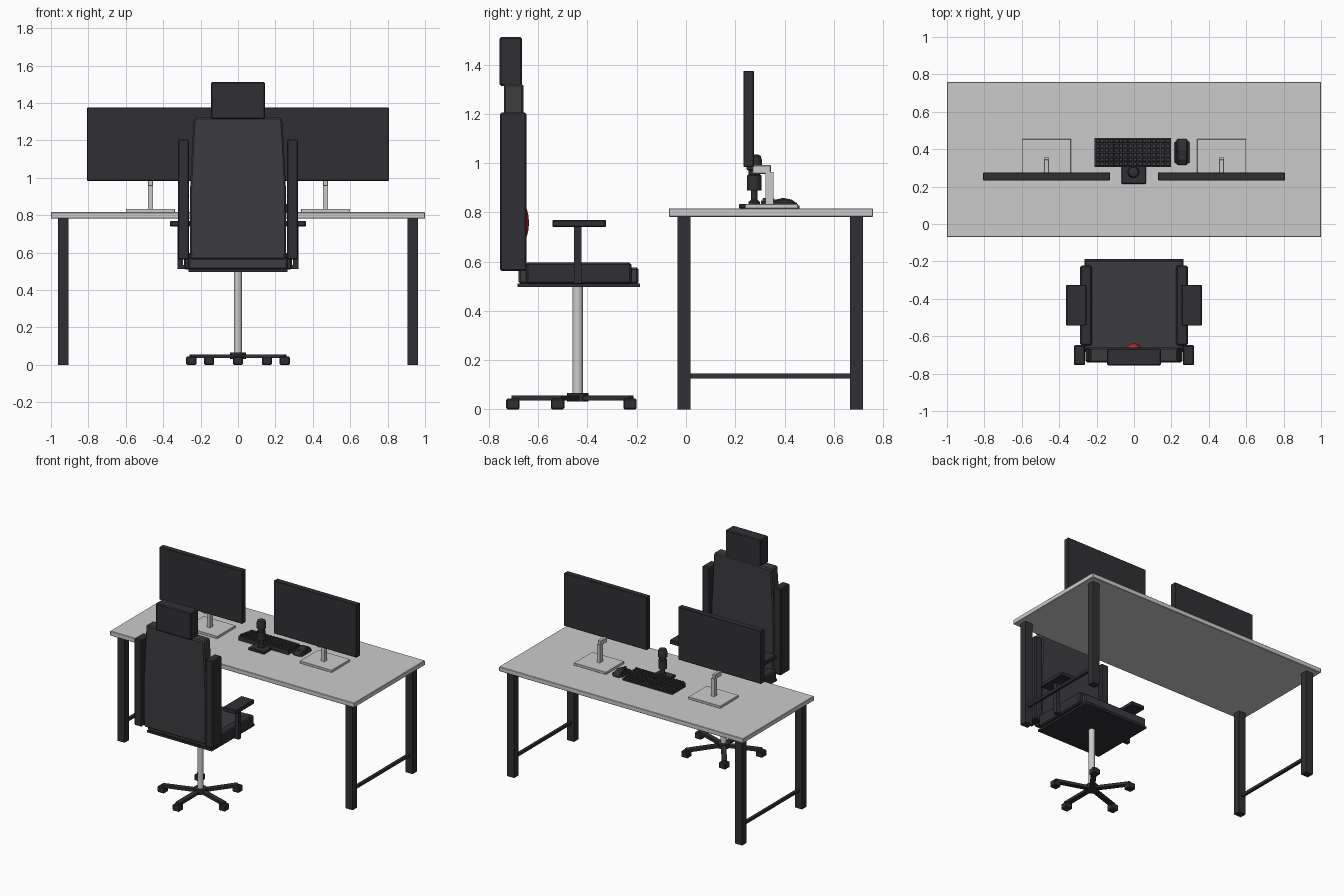
import bpy, bmesh, math
from mathutils import Vector

if "Cube" in bpy.data.objects:
    bpy.data.objects.remove(bpy.data.objects["Cube"])


def material(name, rgb):
    m = bpy.data.materials.new(name)
    m.diffuse_color = (*rgb, 1)
    m.use_nodes = True
    m.node_tree.nodes["Principled BSDF"].inputs["Base Color"].default_value = m.diffuse_color
    return m


BLACK = material("matte_black", (0.03, 0.03, 0.035))
DARK = material("dark_fabric", (0.045, 0.045, 0.05))
RED = material("red", (0.6, 0.02, 0.02))


def finish(name, bm, mat=None, bevel=0, smooth=False):
    bmesh.ops.recalc_face_normals(bm, faces=bm.faces)
    me = bpy.data.meshes.new(name)
    bm.to_mesh(me)
    bm.free()
    ob = bpy.data.objects.new(name, me)
    bpy.context.collection.objects.link(ob)
    if mat:
        me.materials.append(mat)
    if bevel:
        b = ob.modifiers.new("bevel", 'BEVEL')
        b.width, b.segments = bevel, 1
    if smooth:
        bpy.ops.object.select_all(action='DESELECT')
        ob.select_set(True)
        bpy.context.view_layer.objects.active = ob
        bpy.ops.object.shade_smooth_by_angle(angle=math.radians(40))
    return ob


def add_box(bm, x, y, z):
    vs = bmesh.ops.create_cube(bm, size=1)['verts']
    for v in vs:
        v.co = Vector([(r[0] + r[1]) / 2 + c * (r[1] - r[0]) for r, c in zip((x, y, z), v.co)])
    return vs


def box(name, x, y, z, mat=None, bevel=0):
    bm = bmesh.new()
    add_box(bm, x, y, z)
    return finish(name, bm, mat, bevel)


def prism(name, pts, axis, a, b, mat=None, bevel=0):
    """Extrude a profile along x ('x': pts are y,z) or y ('y': pts are x,z)."""
    bm = bmesh.new()
    place = (lambda p: (a, *p)) if axis == 'x' else (lambda p: (p[0], a, p[1]))
    f = bm.faces.new([bm.verts.new(place(p)) for p in pts])
    new = bmesh.ops.extrude_face_region(bm, geom=[f])['geom']
    d = Vector((b - a, 0, 0)) if axis == 'x' else Vector((0, b - a, 0))
    bmesh.ops.translate(bm, vec=d, verts=[g for g in new if isinstance(g, bmesh.types.BMVert)])
    return finish(name, bm, mat, bevel)


def lathe(name, x, y, profile, mat=None, n=24):
    """Stack of rings (radius, z) turned about a vertical axis."""
    bm = bmesh.new()
    rings = [[bm.verts.new((x + r * math.cos(i * math.tau / n), y + r * math.sin(i * math.tau / n), z))
              for i in range(n)] for r, z in profile]
    for lo, hi in zip(rings, rings[1:]):
        for i in range(n):
            j = (i + 1) % n
            bm.faces.new((lo[i], lo[j], hi[j], hi[i]))
    bm.faces.new(rings[0][::-1])
    bm.faces.new(rings[-1])
    return finish(name, bm, mat, smooth=True)


def span(s, a, b):
    return (min(s * a, s * b), max(s * a, s * b))


# Desk
box("desk_top", (-1, 1), (-0.07, 0.76), (0.782, 0.816), bevel=0.003)
for s, side in ((-1, "left"), (1, "right")):
    box(side + "_front_leg", span(s, 0.905, 0.963), (-0.034, 0.018), (0, 0.783), BLACK)
    box(side + "_back_leg", span(s, 0.905, 0.963), (0.666, 0.718), (0, 0.783), BLACK)
    box(side + "_leg_rail", span(s, 0.924, 0.944), (0.018, 0.666), (0.125, 0.145), BLACK)

    # Monitors and stands
    box(side + "_monitor", span(s, 0.128, 0.807), (0.233, 0.276), (0.984, 1.375), BLACK, 0.003)
    box(side + "_stand_base", span(s, 0.337, 0.6), (0.24, 0.455), (0.816, 0.834), bevel=0.002)
    box(side + "_stand_pole", span(s, 0.455, 0.481), (0.322, 0.356), (0.83, 0.965))
    box(side + "_stand_arm", span(s, 0.455, 0.481), (0.27, 0.345), (0.957, 0.992), bevel=0.003)

# Keyboard: wedge body with tilted keys
prism("keyboard_body", [(0.305, 0.816), (0.46, 0.816), (0.46, 0.828), (0.305, 0.848)],
      'x', -0.21, 0.198, BLACK)
bm = bmesh.new()
for row in range(6):
    y0 = 0.310 + row * 0.0245
    zt = 0.858 - row * 0.0034
    for col in range(16):
        if row == 5 or row == 0 or col < 16:
            x0 = -0.205 + col * 0.025
            top = [v for v in add_box(bm, (x0, x0 + 0.021), (y0, y0 + 0.0205), (zt - 0.02, zt))
                   if v.co.z > zt - 0.005]
            c = Vector((x0 + 0.0105, y0 + 0.0102, zt))
            for v in top:
                v.co = c + (v.co - c) * 0.8
finish("keyboard_keys", bm, DARK)

# Mouse: humped body, side grips and wheel
prism("mouse_body", [(0.315, 0.818), (0.455, 0.818), (0.455, 0.832), (0.43, 0.852), (0.395, 0.859),
                     (0.345, 0.848), (0.315, 0.83)], 'x', 0.228, 0.286, BLACK, 0.006)
for s in (-1, 1):
    c = 0.257
    box("mouse_grip", tuple(c + v for v in span(s, 0.025, 0.04)), (0.325, 0.44), (0.818, 0.838), DARK, 0.004)
box("mouse_wheel", (0.252, 0.262), (0.335, 0.36), (0.845, 0.857), DARK)

# Desk microphone
box("microphone_base", (-0.067, 0.064), (0.215, 0.335), (0.816, 0.834), BLACK, 0.003)
lathe("microphone_stem", -0.003, 0.277, [(0.024, 0.832), (0.024, 0.842), (0.014, 0.85), (0.014, 0.895)], BLACK)
lathe("microphone_body", -0.003, 0.277, [(0.029, 0.89), (0.029, 0.95), (0.024, 0.955), (0.024, 0.97),
      (0.032, 0.975), (0.032, 1.01), (0.026, 1.03), (0.014, 1.036)], BLACK)

# Chair seat
box("seat_plate", (-0.265, 0.265), (-0.685, -0.187), (0.497, 0.512), BLACK)
box("seat_cushion", (-0.265, 0.265), (-0.68, -0.192), (0.51, 0.577), DARK, 0.008)

# Chair back
prism("backrest", [(-0.255, 0.562), (0.255, 0.562), (0.258, 0.9), (0.243, 1.21), (0.235, 1.322), (-0.235, 1.322),
                   (-0.243, 1.21), (-0.258, 0.9)], 'y', -0.74, -0.66, DARK, 0.008)
box("headrest", (-0.144, 0.144), (-0.757, -0.666), (1.314, 1.512), BLACK, 0.006)
bm = bmesh.new()
bmesh.ops.create_uvsphere(bm, u_segments=20, v_segments=12, radius=1)
for v in bm.verts:
    v.co = Vector((v.co.x * 0.035, -0.66 + v.co.y * 0.022, 0.758 + v.co.z * 0.071))
finish("lumbar_badge", bm, RED, smooth=True)

# Bolsters, wings and armrests
for s, side in ((-1, "left"), (1, "right")):
    box(side + "_seat_bolster", span(s, 0.225, 0.288), (-0.65, -0.222), (0.51, 0.597), BLACK, 0.008)
    box(side + "_back_wing", span(s, 0.262, 0.322), (-0.755, -0.648), (0.563, 1.205), BLACK, 0.006)
    box(side + "_arm_pad", span(s, 0.255, 0.363), (-0.543, -0.325), (0.74, 0.77), BLACK, 0.004)
    box(side + "_arm_post", span(s, 0.293, 0.323), (-0.455, -0.425), (0.512, 0.742), BLACK)
    box(side + "_arm_bracket", span(s, 0.25, 0.323), (-0.455, -0.425), (0.512, 0.535), BLACK)

# Chair column and five-star base
CY = -0.44
lathe("chair_column", 0, CY, [(0.021, 0.06), (0.021, 0.5)])
lathe("base_hub", 0, CY, [(0.044, 0.032), (0.044, 0.066)], BLACK)
for i in range(5):
    a = -math.pi / 2 + i * math.tau / 5
    leg = box(f"base_leg_{i + 1}", (0, 0.268), (-0.018, 0.018), (0.036, 0.056), BLACK)
    leg.location = (0, CY, 0)
    leg.rotation_euler.z = a
    cx, cy = 0.263 * math.cos(a), CY + 0.263 * math.sin(a)
    box(f"caster_{i + 1}", (cx - 0.027, cx + 0.027), (cy - 0.027, cy + 0.027), (0, 0.044), BLACK, 0.005)
